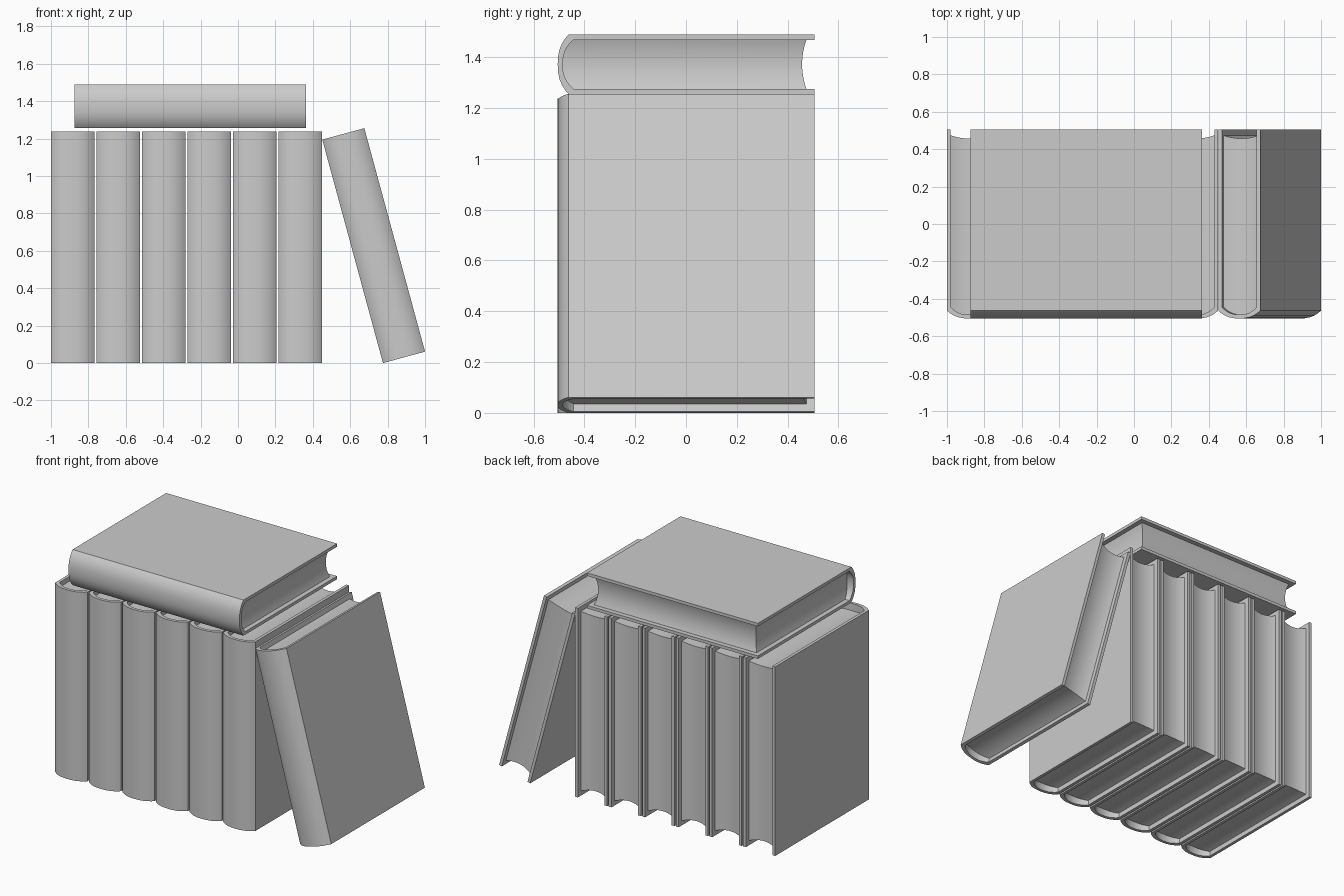
import bpy, bmesh, math

if "Cube" in bpy.data.objects:
    bpy.data.objects.remove(bpy.data.objects["Cube"])

H, D, W = 1.238, 1.01, 0.233      # book height, depth, thickness
T = 0.02                          # cover board thickness
INSET = 0.03                      # pages sit back from the cover edges

grey = bpy.data.materials.new("plain_grey")
grey.diffuse_color = (0.6, 0.6, 0.6, 1)
grey.use_nodes = True
grey.node_tree.nodes["Principled BSDF"].inputs["Base Color"].default_value = grey.diffuse_color


def make_object(name, bm, loc, angle):
    bmesh.ops.recalc_face_normals(bm, faces=bm.faces)
    mesh = bpy.data.meshes.new(name)
    bm.to_mesh(mesh)
    bm.free()
    mesh.materials.append(grey)
    ob = bpy.data.objects.new(name, mesh)
    bpy.context.collection.objects.link(ob)
    ob.location = loc
    ob.rotation_euler = (0, angle, 0)
    bpy.ops.object.select_all(action='DESELECT')
    ob.select_set(True)
    bpy.context.view_layer.objects.active = ob
    bpy.ops.object.shade_smooth_by_angle(angle=math.radians(35))
    return ob


def spine_y(u):
    """Rounded spine outline, u from -1 to 1 across the thickness."""
    return -D / 2 + 0.042 * abs(u) ** 2.6


def cover(name, loc, angle):
    # U-shaped wrap: back board, rounded spine, front board
    us = [math.sin(math.radians(a)) for a in range(-90, 91, 15)]
    h = W / 2
    outer = [(-h, D / 2)] + [(u * h, spine_y(u)) for u in us] + [(h, D / 2)]
    hi = h - T
    inner = [(-hi, D / 2)] + [(u * hi, spine_y(u) + T) for u in us] + [(hi, D / 2)]
    bm = bmesh.new()
    rows = [[bm.verts.new((x, y, z)) for x, y in prof]
            for z in (-H / 2, H / 2) for prof in (outer, inner)]
    ob_, ib, ot, it = rows
    n = len(outer)
    for i in range(n - 1):
        j = i + 1
        for a, b in ((ob_, ot), (ib, it), (ob_, ib), (ot, it)):
            bm.faces.new((a[i], a[j], b[j], b[i]))
    for i in (0, n - 1):
        bm.faces.new((ob_[i], ot[i], it[i], ib[i]))
    make_object(name, bm, loc, angle)


def pages(name, loc, angle):
    # page block with gently hollowed edges, lofted across the thickness
    bm = bmesh.new()
    h = W / 2 - T + 0.003
    rings = []
    for i in range(13):
        u = -1 + i / 6
        dip = INSET + 0.018 * (1 - u * u)
        z, y1, y0 = H / 2 - dip, D / 2 - dip, spine_y(u) + T - 0.004
        rings.append([bm.verts.new((u * h, y, zz)) for y, zz in
                      ((y0, -z), (y1, -z), (y1, z), (y0, z))])
    for a, b in zip(rings, rings[1:]):
        for k in range(4):
            m = (k + 1) % 4
            bm.faces.new((a[k], a[m], b[m], b[k]))
    bm.faces.new(rings[0])
    bm.faces.new(rings[-1])
    make_object(name, bm, loc, angle)


def book(name, loc, angle=0.0):
    cover(name + "_cover", loc, angle)
    pages(name + "_pages", loc, angle)


# row of six upright books
for i in range(6):
    book(f"upright_book_{i + 1}", (-1 + W / 2 + i * 0.2434, 0, H / 2))

# book lying on top of the row
book("lying_book", (-0.255, 0, 1.372), math.pi / 2)

# book leaning against the right end
lean = math.radians(15.2)
half_x = H / 2 * math.sin(lean) + W / 2 * math.cos(lean)
half_z = H / 2 * math.cos(lean) + W / 2 * math.sin(lean)
book("leaning_book", (1 - half_x, 0, half_z), -lean)
